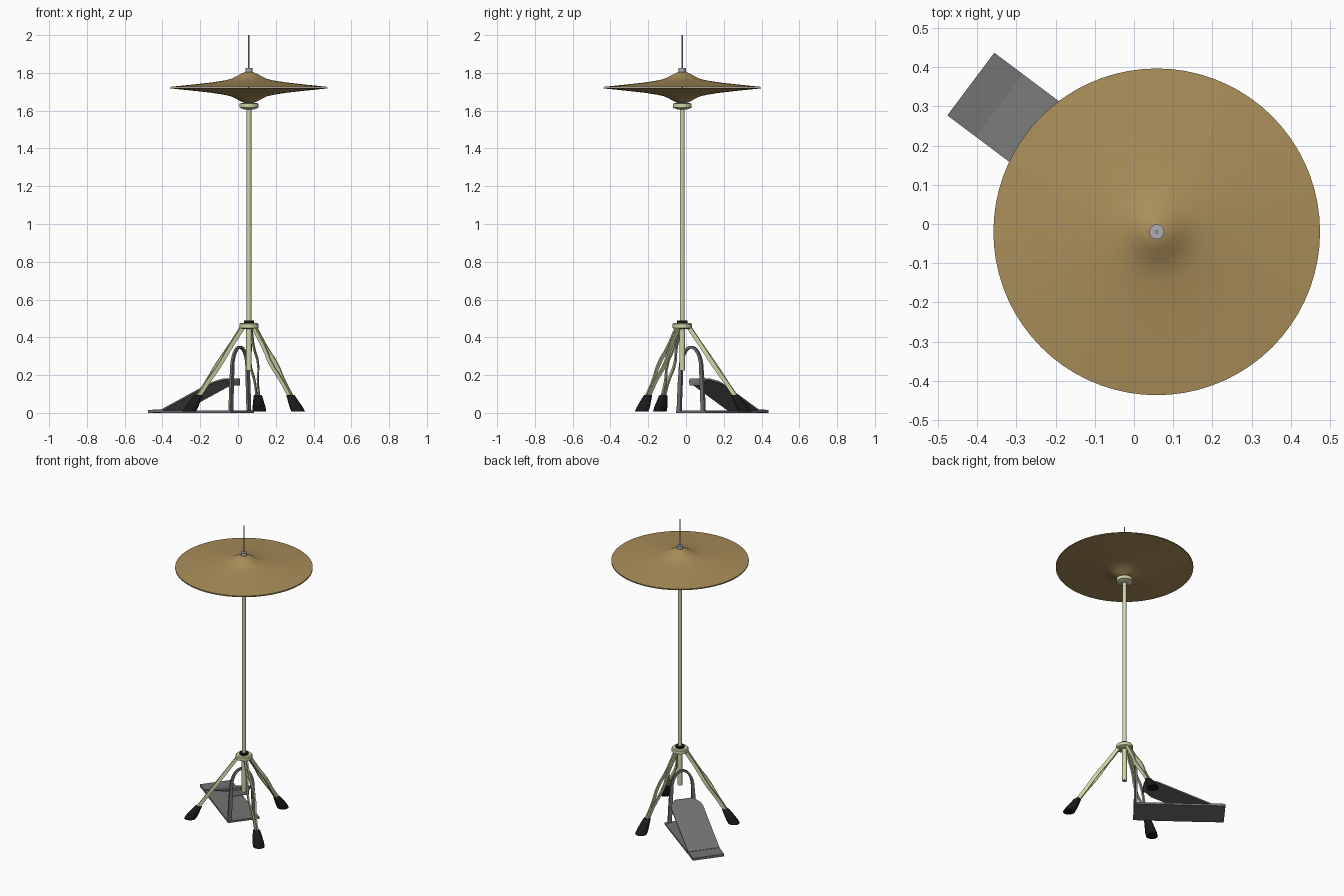
import bpy, bmesh, math
from mathutils import Matrix, Vector

if "Cube" in bpy.data.objects:
    bpy.data.objects.remove(bpy.data.objects["Cube"])

AX, AY = 0.058, -0.02                      # stand axis
PEDAL_ANG = math.radians(143.13)


def material(name, col):
    m = bpy.data.materials.new(name)
    m.diffuse_color = (*col, 1)
    m.use_nodes = True
    m.node_tree.nodes["Principled BSDF"].inputs["Base Color"].default_value = m.diffuse_color
    return m


BRASS = material("brass", (0.40, 0.27, 0.10))
PALE = material("pale_metal", (0.62, 0.66, 0.38))
DARK = material("dark_grey", (0.17, 0.17, 0.17))
BLACK = material("black_rubber", (0.01, 0.01, 0.01))
STEEL = material("steel", (0.42, 0.42, 0.44))


def frame(angle=0):
    return Matrix.Translation((AX, AY, 0)) @ Matrix.Rotation(angle, 4, 'Z')


def add(name, verts, faces, mat, angle=0, smooth=True):
    me = bpy.data.meshes.new(name)
    me.from_pydata([tuple(v) for v in verts], [], faces)
    bm = bmesh.new()
    bm.from_mesh(me)
    bmesh.ops.remove_doubles(bm, verts=bm.verts, dist=1e-6)
    bmesh.ops.recalc_face_normals(bm, faces=bm.faces)
    bm.to_mesh(me)
    bm.free()
    me.materials.append(mat)
    me.transform(frame(angle))
    ob = bpy.data.objects.new(name, me)
    bpy.context.collection.objects.link(ob)
    if smooth:
        bpy.ops.object.select_all(action='DESELECT')
        ob.select_set(True)
        bpy.context.view_layer.objects.active = ob
        bpy.ops.object.shade_smooth_by_angle(angle=math.radians(35))
    return ob


def loft(name, rings, mat, angle=0, caps=True, closed=False, smooth=True):
    n = len(rings[0])
    verts = [v for r in rings for v in r]
    m = len(rings)
    faces = []
    for i in range(m if closed else m - 1):
        k = (i + 1) % m
        for j in range(n):
            l = (j + 1) % n
            faces.append((i * n + j, i * n + l, k * n + l, k * n + j))
    if caps and not closed:
        faces += [tuple(range(n)), tuple(range((m - 1) * n, m * n))]
    return add(name, verts, faces, mat, angle, smooth)


def circle(r, z, n, cx=0):
    return [(cx + r * math.cos(2 * math.pi * i / n), r * math.sin(2 * math.pi * i / n), z)
            for i in range(n)]


def turned(name, profile, mat, n=24, closed=False):
    return loft(name, [circle(r, z, n) for r, z in profile], mat, closed=closed)


def rod(name, r, z0, z1, mat, n=20):
    return turned(name, [(r, z0), (r, z1)], mat, n)


# Pair of cymbals, mirrored about the rim plane
SHELL = [(0.006, 0.084), (0.022, 0.082), (0.045, 0.072), (0.07, 0.058), (0.095, 0.046),
         (0.13, 0.038), (0.20, 0.027), (0.30, 0.016), (0.417, 0.004)]
for name, s in (("top_cymbal", 1), ("bottom_cymbal", -1)):
    outer = [(r, 1.722 + s * h) for r, h in SHELL]
    inner = [(r, 1.722 + s * (h - 0.003)) for r, h in reversed(SHELL)]
    turned(name, outer + inner, BRASS, 72, closed=True)

# Central rod, clutch and post
rod("pull_rod", 0.004, 1.60, 2.0, STEEL, 12)
rod("clutch_nut", 0.019, 1.803, 1.825, STEEL)
turned("cymbal_seat", [(0.025, 1.606), (0.05, 1.616), (0.05, 1.638), (0.03, 1.641)], PALE, 32)
rod("main_post", 0.013, 0.47, 1.62, PALE)
rod("lower_post", 0.0145, 0.225, 0.47, PALE)
turned("tripod_hub", [(0.042, 0.445), (0.051, 0.45), (0.051, 0.47), (0.046, 0.475)], PALE, 32)
rod("hub_ring", 0.027, 0.475, 0.488, BLACK)

# Tripod: each leg is a pair of flat bars bowing apart, ending in a rubber foot
for k in range(3):
    a = math.radians(80.5 + 120 * k)
    top, end = Vector((0.035, 0, 0.455)), Vector((0.295, 0, 0.075))
    d = (end - top).normalized()
    nrm = Vector((-d.z, 0, d.x))
    for s in (1, -1):
        rings = []
        for t, off in ((0, 0.007), (0.25, 0.007), (0.36, 0.012), (0.45, 0.02),
                       (0.58, 0.02), (0.70, 0.011), (0.80, 0.007), (1, 0.007)):
            c = top.lerp(end, t)
            rings.append([c + nrm * p + Vector((0, s * off + q, 0))
                          for p, q in ((-0.011, -0.004), (0.011, -0.004),
                                       (0.011, 0.004), (-0.011, 0.004))])
        loft("leg_bar", rings, PALE, a)
    loft("rubber_foot", [circle(0.036, 0.008, 16, 0.337), circle(0.035, 0.03, 16, 0.324),
                         circle(0.023, 0.09, 16, 0.287), circle(0.018, 0.096, 16, 0.283)], BLACK, a)

# Pedal, in a frame whose +x runs from the post to the heel
VC = -0.017                                # sideways shift of the pedal


def slab(name, sections, thick):
    rings = [[(u, VC - h, z), (u, VC + h, z), (u, VC + h, z - thick), (u, VC - h, z - thick)]
             for u, h, z in sections]
    return loft(name, rings, DARK, PEDAL_ANG, smooth=False)


slab("base_plate", [(0.055, 0.1, 0.012), (0.515, 0.1, 0.012)], 0.012)
slab("heel_plate", [(0.513, 0.1, 0.018), (0.606, 0.1, 0.016)], 0.016)
slab("foot_board", [(0.515, 0.1, 0.02), (0.20, 0.1, 0.158), (0.165, 0.095, 0.17),
                    (0.13, 0.065, 0.183), (0.115, 0.055, 0.183), (0.108, 0.05, 0.155)], 0.009)

# Arched pedal frame around the post
path = [(-0.092, 0.0), (-0.084, 0.16)]
path += [(-0.078 * math.cos(math.pi * i / 16), 0.225 + 0.13 * math.sin(math.pi * i / 16))
         for i in range(17)]
path += [(0.084, 0.16), (0.092, 0.0)]
rings = []
for i, (v, z) in enumerate(path):
    (v0, z0), (v1, z1) = path[max(i - 1, 0)], path[min(i + 1, len(path) - 1)]
    t = Vector((v1 - v0, z1 - z0)).normalized()
    w = 0.024 - 0.010 * min(1, max(0, (z - 0.15) / 0.2))
    iv, iz = v + t.y * w, z - t.x * w
    rings.append([(0.06, VC + 0.008 + v, max(z, 0)), (0.06, VC + 0.008 + iv, max(iz, 0)),
                  (0.074, VC + 0.008 + iv, max(iz, 0)), (0.074, VC + 0.008 + v, max(z, 0))])
loft("pedal_arch", rings, DARK, PEDAL_ANG)
